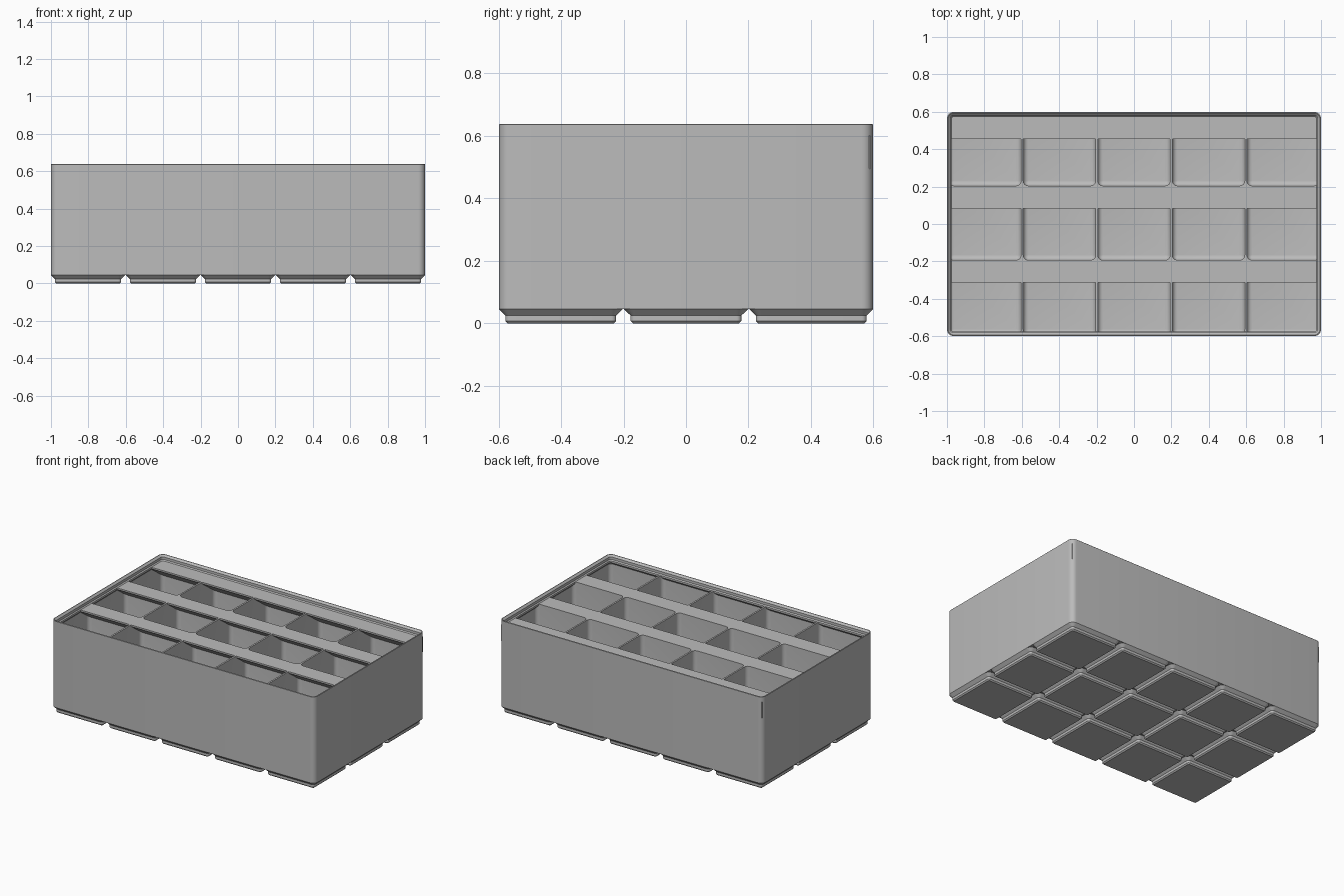
import bpy, bmesh, math

cube = bpy.data.objects.get("Cube")
if cube:
    bpy.data.objects.remove(cube, do_unlink=True)

grey = bpy.data.materials.new("light grey")
grey.use_nodes = True
grey.diffuse_color = (0.5, 0.5, 0.5, 1)
grey.node_tree.nodes["Principled BSDF"].inputs["Base Color"].default_value = (0.5, 0.5, 0.5, 1)

# Overall sizes
HX, HY = 1.0, 0.599          # half width and depth
COLS, ROWS = 5, 3
WALL, DIVIDER = 0.0091, 0.0115
BASE_TOP, FLOOR, RIM, TOP = 0.045, 0.067, 0.602, 0.638
CORNER, FILLET = 0.036, 0.027
LIP = 0.0248                 # lip width


def rounded_loop(bm, cx, cy, hx, hy, r, z, steps=6):
    """Ring of vertices around a rounded rectangle."""
    r = max(r, 0.001)
    ring = []
    for q, (sx, sy) in enumerate([(1, 1), (-1, 1), (-1, -1), (1, -1)]):
        for s in range(steps + 1):
            a = math.pi / 2 * (q + s / steps)
            ring.append(bm.verts.new((cx + sx * (hx - r) + r * math.cos(a),
                                      cy + sy * (hy - r) + r * math.sin(a), z)))
    return ring


def loft(bm, cx, cy, hx, hy, r, profile, closed=False):
    """Sweep an (inset, height) profile around a rounded rectangle."""
    rings = [rounded_loop(bm, cx, cy, hx - i, hy - i, r - i, z) for i, z in profile]
    pairs = list(zip(rings, rings[1:]))
    if closed:
        pairs.append((rings[-1], rings[0]))
    else:
        bm.faces.new(rings[0])
        bm.faces.new(rings[-1])
    for a, b in pairs:
        for k in range(len(a)):
            n = (k + 1) % len(a)
            bm.faces.new((a[k], a[n], b[n], b[k]))


def finish(bm, name):
    bmesh.ops.recalc_face_normals(bm, faces=bm.faces)
    mesh = bpy.data.meshes.new(name)
    bm.to_mesh(mesh)
    bm.free()
    mesh.materials.append(grey)
    ob = bpy.data.objects.new(name, mesh)
    bpy.context.collection.objects.link(ob)
    return ob


def smooth(ob):
    bpy.ops.object.select_all(action='DESELECT')
    ob.select_set(True)
    bpy.context.view_layer.objects.active = ob
    bpy.ops.object.shade_smooth_by_angle(angle=math.radians(30))


# Stepped feet, one below each grid unit
bm = bmesh.new()
pitch = 0.401
for c in range(COLS):
    for r in range(ROWS):
        loft(bm, (c - (COLS - 1) / 2) * pitch, (r - (ROWS - 1) / 2) * pitch,
             0.198, 0.198, CORNER,
             [(0.028, 0), (0.0205, 0.0076), (0.0205, 0.0248), (0, BASE_TOP)])
smooth(finish(bm, "feet"))

# Box body, with the compartments cut out of it
bm = bmesh.new()
loft(bm, 0, 0, HX, HY, CORNER, [(0, BASE_TOP), (0, RIM)])
body = finish(bm, "box_body")

cell_x = (2 * (HX - WALL) - (COLS - 1) * DIVIDER) / COLS
cell_y = (2 * (HY - WALL) - (ROWS - 1) * DIVIDER) / ROWS
fillet = []
for s in range(6):
    a = math.pi / 2 * s / 5
    fillet.append((FILLET * (1 - math.sin(a)), FLOOR + FILLET * (1 - math.cos(a))))
bm = bmesh.new()
for c in range(COLS):
    for r in range(ROWS):
        loft(bm, (c - (COLS - 1) / 2) * (cell_x + DIVIDER),
             (r - (ROWS - 1) / 2) * (cell_y + DIVIDER),
             cell_x / 2, cell_y / 2, FILLET, fillet + [(0, RIM + 0.05)])
cutter = finish(bm, "compartment_cutter")
cutter.hide_render = True

cut = body.modifiers.new("compartments", 'BOOLEAN')
cut.operation = 'DIFFERENCE'
cut.solver = 'EXACT'
cut.object = cutter
bpy.context.view_layer.objects.active = body
bpy.ops.object.modifier_apply(modifier=cut.name)
bpy.data.objects.remove(cutter, do_unlink=True)
smooth(body)

# Stacking lip around the rim
bm = bmesh.new()
loft(bm, 0, 0, HX, HY, CORNER,
     [(0, RIM), (0, TOP - 0.002), (0.002, TOP), (0.006, TOP), (0.0181, 0.6259),
      (0.0181, 0.6087), (LIP, RIM), (LIP, 0.59), (WALL, 0.574), (WALL, RIM)], closed=True)
smooth(finish(bm, "stacking_lip"))

# Label ledges with sloped undersides, at the back of each row
for r, name in enumerate(["front", "middle", "back"]):
    back = (r - 1) * (cell_y + DIVIDER) + cell_y / 2
    front = back - (0.135 if r == 2 else 0.109)
    drop = (back - front) * math.tan(math.radians(36))
    outline = [(front, RIM), (front, RIM - 0.011), (back, RIM - 0.011 - drop), (back, RIM)]
    bm = bmesh.new()
    ends = [[bm.verts.new((x, y, z)) for y, z in outline] for x in (WALL - HX, HX - WALL)]
    for end in ends:
        bm.faces.new(end)
    for k in range(4):
        n = (k + 1) % 4
        bm.faces.new((ends[0][k], ends[0][n], ends[1][n], ends[1][k]))
    finish(bm, name + "_label_ledge")
